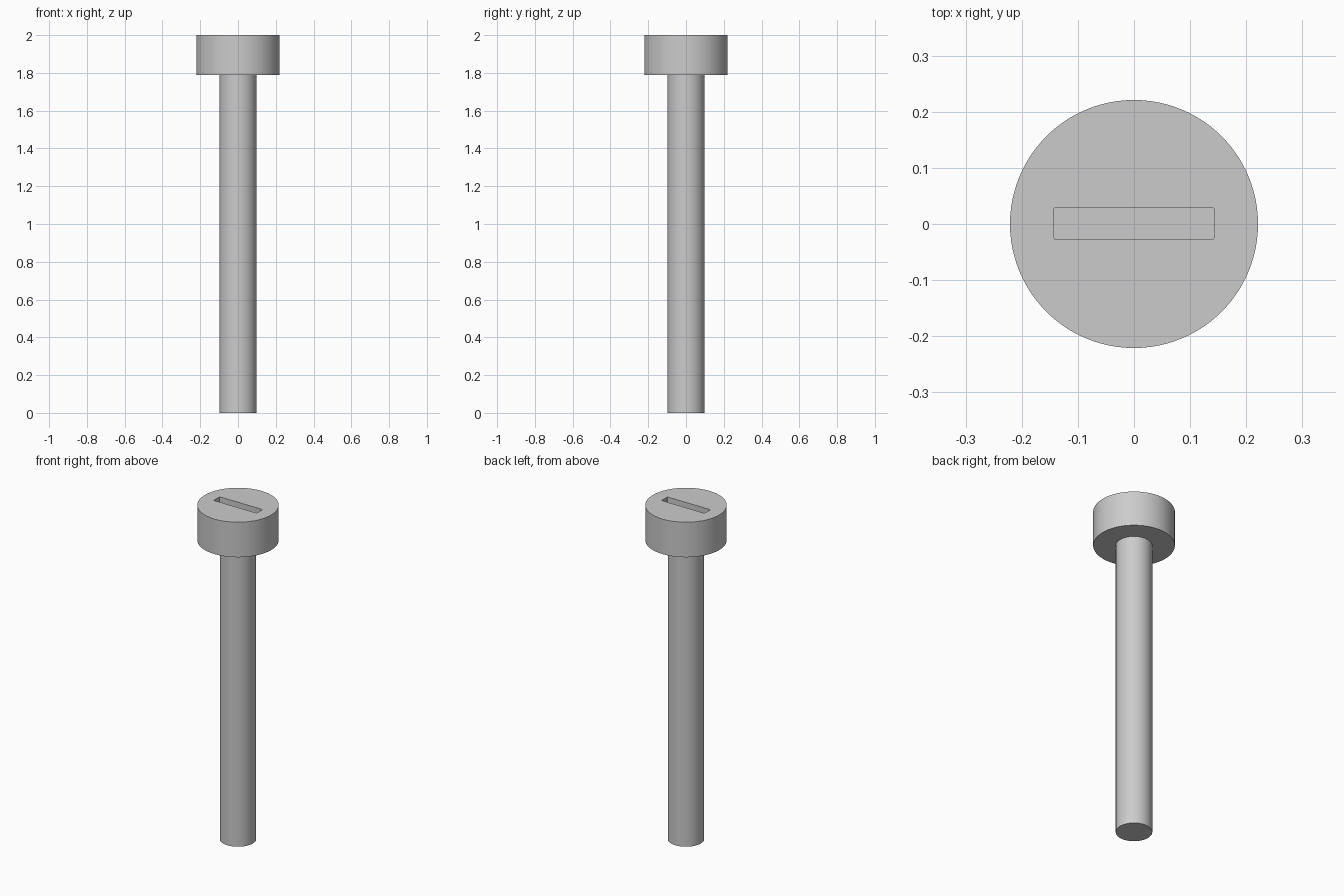
import bpy, bmesh, math
from mathutils import Matrix

cube = bpy.data.objects.get("Cube")
if cube:
    bpy.data.objects.remove(cube, do_unlink=True)

HEAD_R, SHANK_R = 0.221, 0.099
HEAD_BASE, TOP = 1.79, 2.0
SLOT_LENGTH, SLOT_WIDTH, SLOT_DEPTH = 0.285, 0.056, 0.1

steel = bpy.data.materials.new("steel_grey")
steel.use_nodes = True
grey = (0.6, 0.6, 0.6, 1)
steel.diffuse_color = grey
steel.node_tree.nodes["Principled BSDF"].inputs["Base Color"].default_value = grey


def add_object(name, bm):
    bmesh.ops.recalc_face_normals(bm, faces=bm.faces)
    mesh = bpy.data.meshes.new(name)
    bm.to_mesh(mesh)
    bm.free()
    mesh.materials.append(steel)
    obj = bpy.data.objects.new(name, mesh)
    bpy.context.collection.objects.link(obj)
    return obj


# Shank and head as one solid of revolution, capped at both ends
bm = bmesh.new()
profile = [(SHANK_R, 0), (SHANK_R, HEAD_BASE), (HEAD_R, HEAD_BASE), (HEAD_R, TOP)]
verts = [bm.verts.new((r, 0, z)) for r, z in profile]
edges = [bm.edges.new(pair) for pair in zip(verts, verts[1:])]
bmesh.ops.spin(bm, geom=verts + edges, cent=(0, 0, 0), axis=(0, 0, 1),
               angle=math.tau, steps=96, use_duplicate=False)
bmesh.ops.remove_doubles(bm, verts=bm.verts, dist=0.0001)
bmesh.ops.holes_fill(bm, edges=[e for e in bm.edges if e.is_boundary], sides=0)
screw = add_object("screw_body", bm)

# Cutter for the driver slot, with slightly rounded corners
bm = bmesh.new()
bmesh.ops.create_cube(bm, size=1, matrix=Matrix.Translation((0, 0.001, TOP))
                      @ Matrix.Diagonal((SLOT_LENGTH, SLOT_WIDTH, 2 * SLOT_DEPTH, 1)))
upright = [e for e in bm.edges if abs(e.verts[0].co.z - e.verts[1].co.z) > SLOT_DEPTH]
bmesh.ops.bevel(bm, geom=upright, offset=0.003, segments=3, profile=0.5, affect='EDGES')
cutter = add_object("slot_cutter", bm)
cutter.hide_render = True

# Cut the slot, then discard the cutter
cut = screw.modifiers.new("driver_slot", 'BOOLEAN')
cut.operation = 'DIFFERENCE'
cut.solver = 'EXACT'
cut.object = cutter
bpy.ops.object.select_all(action='DESELECT')
bpy.context.view_layer.objects.active = screw
screw.select_set(True)
bpy.ops.object.modifier_apply(modifier=cut.name)
bpy.data.objects.remove(cutter, do_unlink=True)
bpy.ops.object.shade_smooth_by_angle(angle=math.radians(30))
